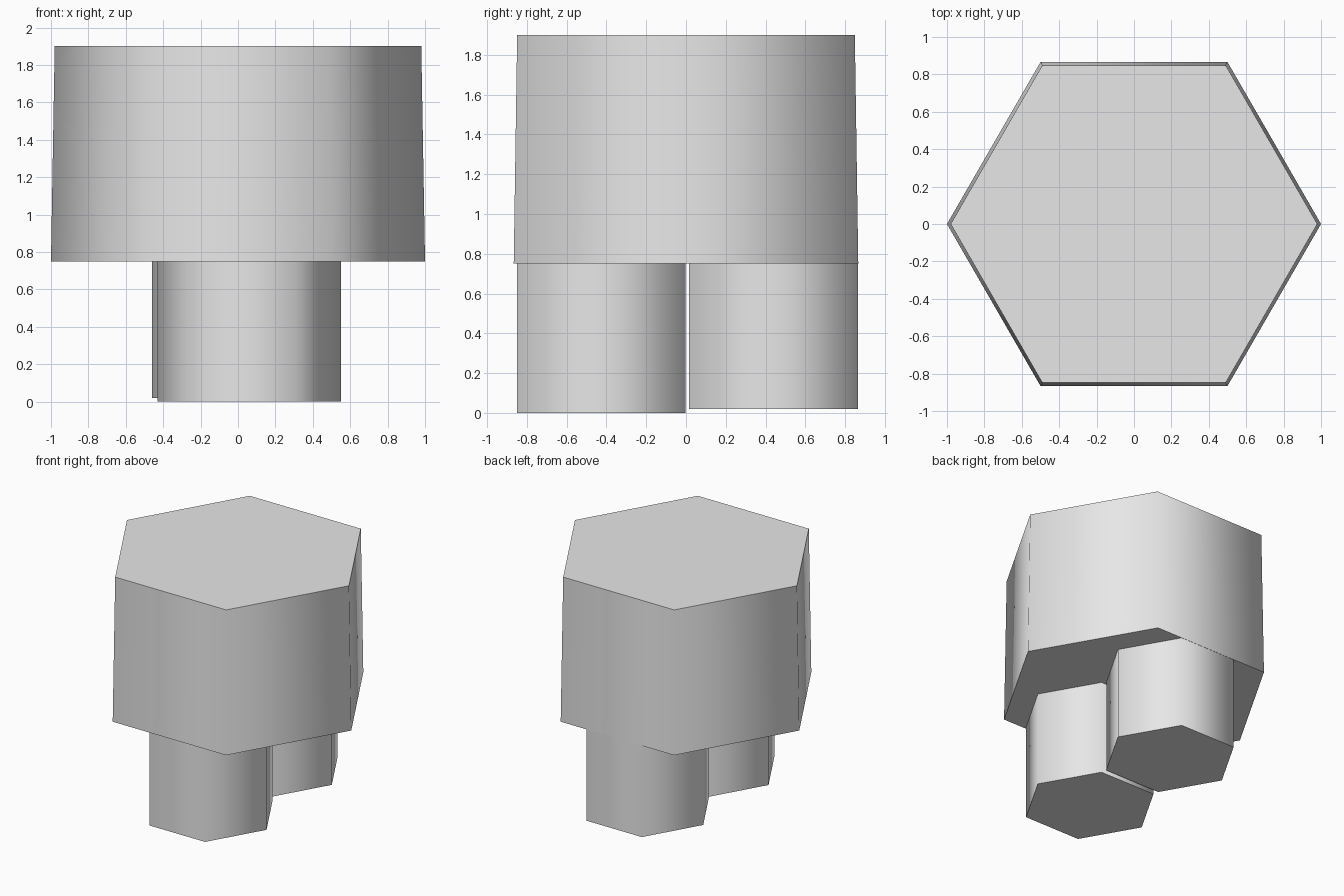
import bpy
import math

cube = bpy.data.objects.get("Cube")
if cube:
    bpy.data.objects.remove(cube, do_unlink=True)

# One plain grey for the whole model
GREY = (0.8, 0.8, 0.8, 1.0)
grey = bpy.data.materials.new("light_grey")
grey.use_nodes = True
grey.diffuse_color = GREY
bsdf = next(n for n in grey.node_tree.nodes if n.type == 'BSDF_PRINCIPLED')
bsdf.inputs["Base Color"].default_value = GREY


def hex_prism(name, x, y, bottom, top, r_bottom, r_top):
    """Six-sided prism with corners on the x axis, smooth sides and sharp caps."""
    bpy.ops.mesh.primitive_cone_add(
        vertices=6, radius1=r_bottom, radius2=r_top, depth=top - bottom,
        location=(x, y, (bottom + top) / 2), rotation=(0, 0, math.radians(30)))
    obj = bpy.context.object
    obj.name = name
    obj.data.materials.append(grey)
    bpy.ops.object.shade_smooth_by_angle(angle=math.radians(75))
    return obj


# Slightly tapered head
hex_prism("head", 0, 0, 0.75, 1.9, 1.0, 0.98)

# Two legs side by side, the back one a little shorter
hex_prism("front_leg", 0.06, -0.426, 0, 0.75, 0.49, 0.49)
hex_prism("back_leg", 0.03, 0.44, 0.02, 0.75, 0.49, 0.49)
